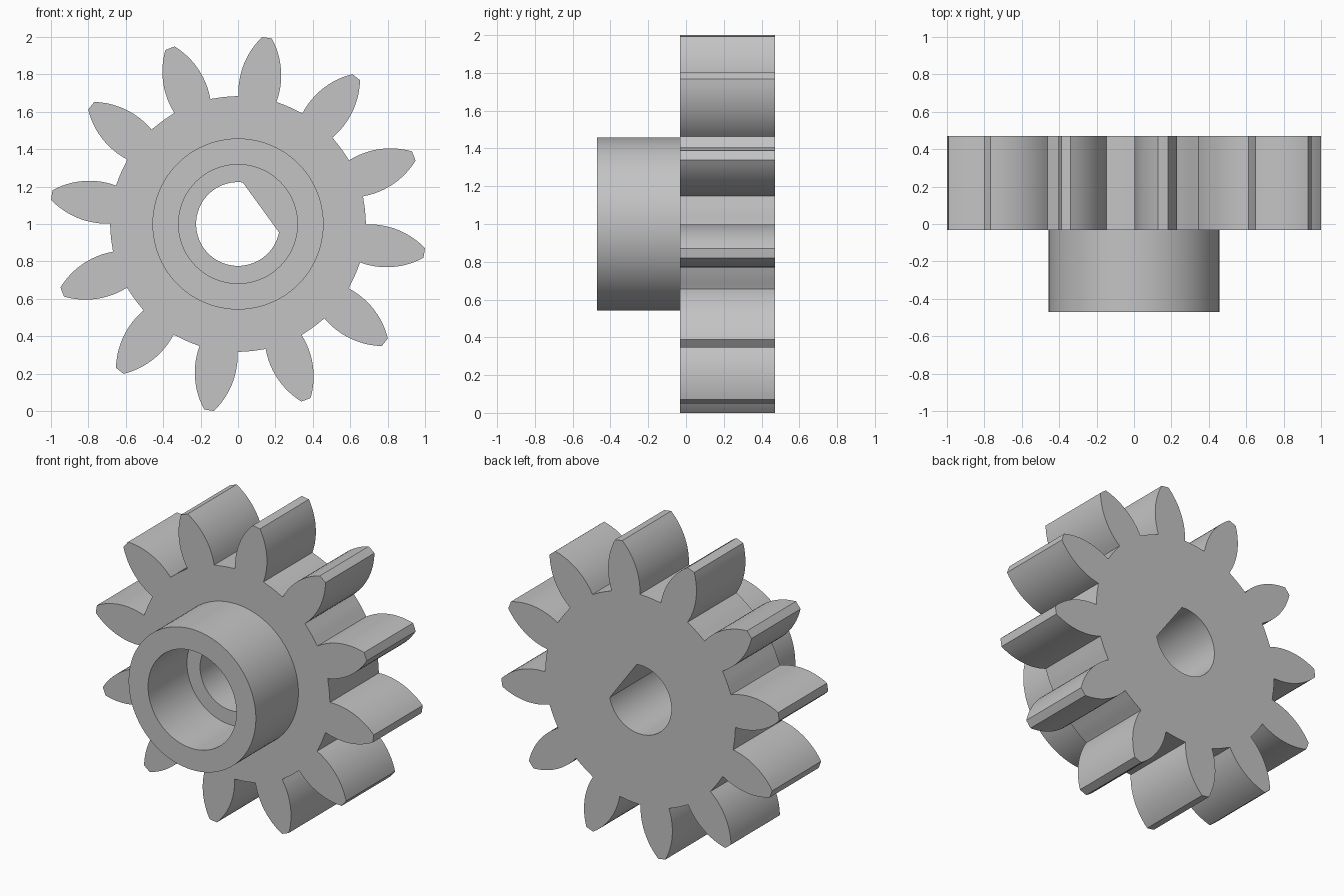
import bpy, bmesh
from math import sin, cos, asin, atan2, hypot, radians, pi

cube = bpy.data.objects.get("Cube")
if cube:
    bpy.data.objects.remove(cube, do_unlink=True)

CENTRE_Z = 1.0
TEETH = 12
FIRST_TOOTH = radians(21.15)
ROOT_R, TIP_R = 0.683, 1.008
FRONT, STEP, BACK = -0.47, -0.033, 0.47

grey = bpy.data.materials.new("light_grey")
grey.use_nodes = True
grey.diffuse_color = (0.55, 0.55, 0.55, 1)
grey.node_tree.nodes["Principled BSDF"].inputs["Base Color"].default_value = (0.55, 0.55, 0.55, 1)


def arc(radius, start, end, steps):
    """Points (x, z) on an arc about the axle."""
    return [(radius * cos(start + (end - start) * i / steps),
             radius * sin(start + (end - start) * i / steps)) for i in range(steps + 1)]


def prism(name, outline, y0, y1):
    """Solid made by pushing an (x, z) outline from y0 to y1."""
    bm = bmesh.new()
    face = bm.faces.new([bm.verts.new((x, y0, z + CENTRE_Z)) for x, z in outline])
    top = bmesh.ops.extrude_face_region(bm, geom=[face])["geom"]
    moved = [v for v in top if isinstance(v, bmesh.types.BMVert)]
    bmesh.ops.translate(bm, verts=moved, vec=(0, y1 - y0, 0))
    bmesh.ops.recalc_face_normals(bm, faces=bm.faces)
    mesh = bpy.data.meshes.new(name)
    bm.to_mesh(mesh)
    bm.free()
    mesh.materials.append(grey)
    obj = bpy.data.objects.new(name, mesh)
    bpy.context.collection.objects.link(obj)
    return obj


def combine(target, tool, operation):
    mod = target.modifiers.new(operation.lower(), "BOOLEAN")
    mod.operation, mod.solver, mod.object = operation, "EXACT", tool
    bpy.context.view_layer.update()
    with bpy.context.temp_override(object=target, active_object=target):
        bpy.ops.object.modifier_apply(modifier=mod.name)
    bpy.data.objects.remove(tool, do_unlink=True)


# Tooth flank: a circular bulge, widest a little above the root
FLANK_R, BULGE_AT, HALF_WIDTH = 0.413, 0.757, 0.111
flank = []
a0, a1 = asin((0.677 - BULGE_AT) / FLANK_R), asin((1.0076 - BULGE_AT) / FLANK_R)
for i in range(13):
    a = a0 + (a1 - a0) * i / 12
    u, v = BULGE_AT + FLANK_R * sin(a), HALF_WIDTH - FLANK_R * (1 - cos(a))
    flank.append((hypot(u, v), atan2(v, u)))

# Gear outline: right flank, tip, left flank, then the root arc to the next tooth
outline = []
pitch = 2 * pi / TEETH
for k in range(TEETH):
    mid = FIRST_TOOTH + k * pitch
    outline += [(r * cos(mid - t), r * sin(mid - t)) for r, t in flank]
    outline.append((TIP_R * cos(mid), TIP_R * sin(mid)))
    outline += [(r * cos(mid + t), r * sin(mid + t)) for r, t in reversed(flank)]
    half = flank[0][1]
    outline += arc(ROOT_R, mid + half, mid + pitch - half, 6)[1:-1]

gear = prism("pinion_gear", outline, STEP, BACK)

# Hub on the front, with a wide counterbore and a flat-sided shaft hole
hub = prism("hub", arc(0.4575, 0, 2 * pi, 96)[:-1], FRONT, STEP + 0.1)
combine(gear, hub, "UNION")
counterbore = prism("counterbore", arc(0.318, 0, 2 * pi, 96)[:-1], FRONT - 0.1, FRONT + 0.4)
combine(gear, counterbore, "DIFFERENCE")
shaft_hole = prism("shaft_hole", arc(0.224, radians(83.6), radians(348.4), 64), FRONT - 0.1, BACK + 0.1)
combine(gear, shaft_hole, "DIFFERENCE")

# Smooth round walls, crisp edges
bpy.ops.object.select_all(action="DESELECT")
gear.select_set(True)
bpy.context.view_layer.objects.active = gear
bpy.ops.object.shade_smooth_by_angle(angle=radians(25))
